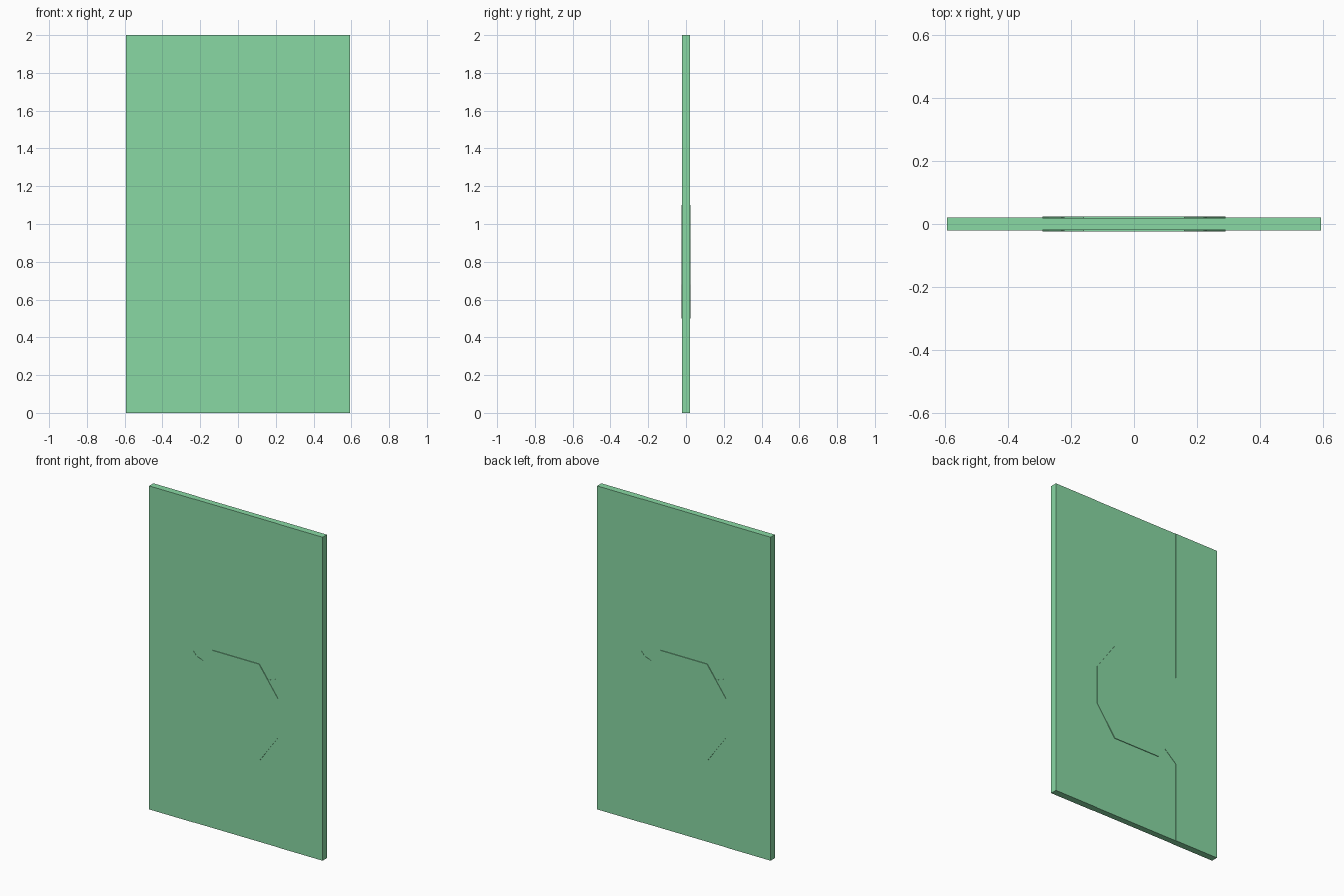
import bpy, bmesh

if "Cube" in bpy.data.objects:
    bpy.data.objects.remove(bpy.data.objects["Cube"])

mat = bpy.data.materials.new("pale_green")
mat.diffuse_color = (0.25, 0.69, 0.37, 1)
mat.use_nodes = True
mat.node_tree.nodes["Principled BSDF"].inputs["Base Color"].default_value = mat.diffuse_color


def prism(name, outline, y0, y1):
    """Extrude an (x, z) outline from y0 to y1."""
    bm = bmesh.new()
    face = bm.faces.new([bm.verts.new((x, y0, z)) for x, z in outline])
    ext = bmesh.ops.extrude_face_region(bm, geom=[face])
    moved = [v for v in ext["geom"] if isinstance(v, bmesh.types.BMVert)]
    bmesh.ops.translate(bm, verts=moved, vec=(0, y1 - y0, 0))
    bmesh.ops.recalc_face_normals(bm, faces=bm.faces)
    mesh = bpy.data.meshes.new(name)
    bm.to_mesh(mesh)
    bm.free()
    obj = bpy.data.objects.new(name, mesh)
    bpy.context.collection.objects.link(obj)
    mesh.materials.append(mat)
    return obj


def mirrored(half):
    """Complete the right half of an outline with its left half."""
    return half + [(-x, z) for x, z in reversed(half)]


HALF = 0.021      # half thickness of the slab
DEPTH = 0.002     # depth of the recessed centre strips

# door slab
slab = prism("door_slab", mirrored([(0.593, 0), (0.593, 2)]), -HALF, HALF)

# shallow centre strips above and below the octagon, on both sides
strips = {
    "upper": mirrored([(0.16, 1.08), (0.22, 1.017), (0.27, 1.035), (0.29, 1.06), (0.29, 2.1)]),
    "lower": mirrored([(0.29, -0.1), (0.29, 0.5), (0.21, 0.569), (0.16, 0.52)]),
}
for label, outline in strips.items():
    for side, s in (("front", -1), ("back", 1)):
        cutter = prism(f"{label}_{side}_cutter", outline, s * (HALF - DEPTH), s * 0.1)
        cutter.hide_render = True
        cutter.hide_set(True)
        mod = slab.modifiers.new(cutter.name, "BOOLEAN")
        mod.operation = "DIFFERENCE"
        mod.solver = "EXACT"
        mod.object = cutter

# raised octagonal plate showing on both sides
prism("octagon_plate",
      mirrored([(0.16, 0.5), (0.29, 0.68), (0.29, 0.92), (0.16, 1.1)]),
      -0.0235, 0.0235)
